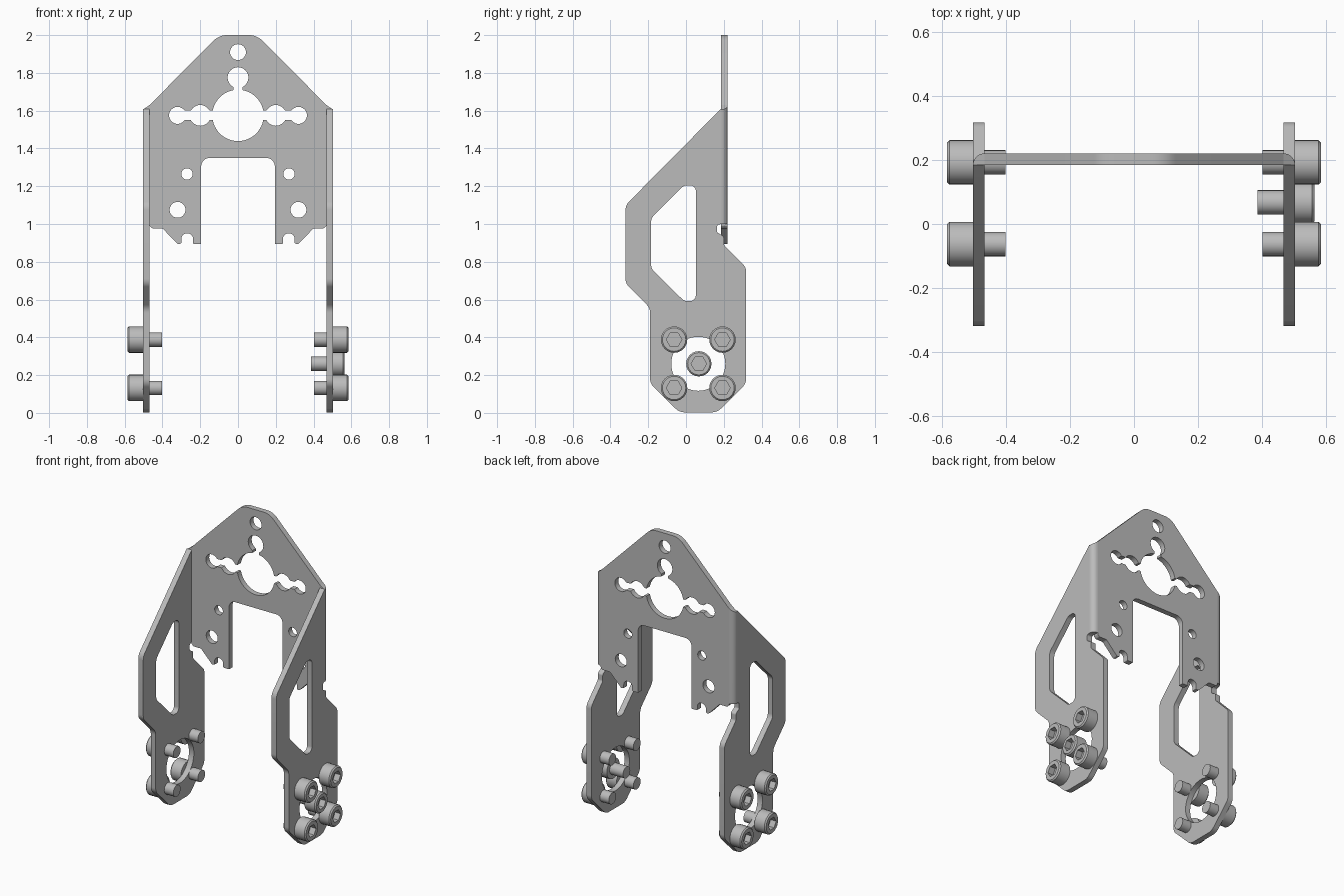
import bpy, bmesh, math
from mathutils import Matrix, Vector

if "Cube" in bpy.data.objects:
    bpy.data.objects.remove(bpy.data.objects["Cube"])

steel = bpy.data.materials.new("grey_metal")
steel.use_nodes = True
GREY = (0.5, 0.5, 0.5, 1)
steel.diffuse_color = GREY
steel.node_tree.nodes["Principled BSDF"].inputs["Base Color"].default_value = GREY

T = 0.036            # sheet thickness
BEND_X, BEND_Y = 0.468, 0.185
# local (u, v, thickness) axes mapped to the world
FACING_FRONT = Matrix.Rotation(math.pi / 2, 4, 'X')
FACING_SIDE = Matrix(((0, 0, 1, 0), (1, 0, 0, 0), (0, 1, 0, 0), (0, 0, 0, 1)))


def finish(name, mesh):
    obj = bpy.data.objects.new(name, mesh)
    bpy.context.collection.objects.link(obj)
    mesh.materials.clear()
    mesh.materials.append(steel)
    bpy.ops.object.select_all(action='DESELECT')
    obj.select_set(True)
    bpy.context.view_layer.objects.active = obj
    bpy.ops.object.shade_smooth_by_angle(angle=math.radians(32))
    return obj


def circle(x, y, r, n=32):
    return [(x + r * math.cos(2 * math.pi * i / n), y + r * math.sin(2 * math.pi * i / n))
            for i in range(n)]


def rounded(corners, steps=6):
    """Polygon whose corners (x, y, radius) are replaced by arcs."""
    out = []
    for i, (x, y, r) in enumerate(corners):
        p = Vector((x, y))
        a = (Vector(corners[i - 1][:2]) - p).normalized()
        b = (Vector(corners[(i + 1) % len(corners)][:2]) - p).normalized()
        if r == 0:
            out.append((x, y))
            continue
        half = a.angle(b) / 2
        centre = p + (a + b).normalized() * (r / math.sin(half))
        start = p + a * (r / math.tan(half)) - centre
        end = p + b * (r / math.tan(half)) - centre
        for k in range(steps + 1):
            d = start.lerp(end, k / steps).normalized() * r
            out.append(tuple(centre + d))
    return out


def sheet(name, loops, axes, place):
    """Flat plate: first loop is the outline, the others are holes."""
    curve = bpy.data.curves.new(name, 'CURVE')
    curve.dimensions = '2D'
    curve.fill_mode = 'BOTH'
    curve.extrude = T / 2
    for pts in loops:
        s = curve.splines.new('POLY')
        s.points.add(len(pts) - 1)
        for sp, (u, v) in zip(s.points, pts):
            sp.co = (u, v, 0, 1)
        s.use_cyclic_u = True
    tmp = bpy.data.objects.new(name + "_outline", curve)
    bpy.context.collection.objects.link(tmp)
    dg = bpy.context.evaluated_depsgraph_get()
    mesh = bpy.data.meshes.new_from_object(tmp.evaluated_get(dg))
    bpy.data.objects.remove(tmp)
    mesh.transform(Matrix.Translation(place) @ axes)
    bm = bmesh.new()
    bm.from_mesh(mesh)
    bmesh.ops.remove_doubles(bm, verts=bm.verts, dist=1e-5)
    bmesh.ops.recalc_face_normals(bm, faces=bm.faces)
    bm.to_mesh(mesh)
    bm.free()
    mesh.name = name
    return finish(name, mesh)


def keyhole(cz, R=0.136, neck=0.025):
    """Large round opening with three arms of linked holes."""
    near, far = (0.2, 0.055), (0.32, 0.045)
    gap = math.asin(neck / R)
    out = []
    for turn, holes in enumerate(([near, far], [near], [near, far])):
        side = []
        for c, r in holes:
            for k in range(17):
                a = math.pi * (1 - k / 16)
                tip = (c, r) == holes[-1] and math.cos(a) > 0
                side.append((c + r * math.cos(a), max(0 if tip else neck, r * math.sin(a))))
        arm = [(d, -w) for d, w in side] + side[-2::-1]
        phi = turn * math.pi / 2
        out += [(d * math.cos(phi) - w * math.sin(phi), d * math.sin(phi) + w * math.cos(phi))
                for d, w in arm]
        span = math.pi if turn == 2 else math.pi / 2
        n = 24 if turn == 2 else 10
        for k in range(n + 1):
            a = phi + gap + (span - 2 * gap) * k / n
            out.append((R * math.cos(a), R * math.sin(a)))
    return [(x, z + cz) for x, z in out]


# Back panel: half outline with edge notch, mirrored
half = [(0.1, 2.0, 0.1), (BEND_X, 1.63, 0), (BEND_X, 0.99, 0.01), (0.455, 0.977, 0.01),
        (0.4, 0.977, 0.02), (0.318, 0.893, 0.01), (0.3, 0.897, 0.004), (0.3, 0.95, 0.028),
        (0.238, 0.95, 0.028), (0.238, 0.895, 0.005), (0.195, 0.895, 0), (0.195, 1.35, 0.045)]
outline = half + [(-x, z, r) for x, z, r in reversed(half)]
holes = [keyhole(1.575), circle(0, 1.91, 0.042)]
for s in (-1, 1):
    holes += [circle(s * 0.27, 1.265, 0.03), circle(s * 0.32, 1.075, 0.042)]
sheet("back_panel", [rounded(outline)] + holes, FACING_FRONT, (0, BEND_Y + T / 2, 0))

# Side arms with a slot and a round motor opening
arm = rounded([(BEND_Y, 1.61, 0), (-0.32, 1.1, 0.06), (-0.32, 0.685, 0.06), (-0.19, 0.555, 0.06),
               (-0.19, 0.155, 0.06), (-0.035, 0.003, 0.07), (0.165, 0.003, 0.07),
               (0.318, 0.155, 0.06), (0.318, 0.77, 0.05), (0.2, 0.89, 0.02), (0.2, 0.935, 0.015),
               (0.165, 0.955, 0.01), (0.165, 0.995, 0.01), (BEND_Y, 1.0, 0)])
slot = rounded([(-0.01, 1.205, 0.04), (0.052, 1.205, 0.03), (0.052, 0.592, 0.03),
                (-0.01, 0.592, 0.04), (-0.185, 0.765, 0.05), (-0.185, 1.03, 0.05)])
MY, MZ = 0.065, 0.26
for side, s in (("left", 1), ("right", -1)):
    sheet(side + "_arm", [arm, slot, circle(MY, MZ, 0.143, 48)], FACING_SIDE,
          (s * (BEND_X + T / 2), 0, 0))

# Rounded bends joining panel and arms
for side, s in (("left", 1), ("right", -1)):
    bm = bmesh.new()
    ring = [(0, 0)] + [(T * math.cos(k * math.pi / 16), T * math.sin(k * math.pi / 16))
                       for k in range(9)]
    low = [bm.verts.new((s * (BEND_X + x), BEND_Y + y, 1.0)) for x, y in ring]
    top = [bm.verts.new((s * (BEND_X + x), BEND_Y + y, 1.63 - 0.7 * x)) for x, y in ring]
    bm.faces.new(low)
    bm.faces.new(top)
    for i in range(len(ring)):
        bm.faces.new((low[i - 1], low[i], top[i], top[i - 1]))
    bmesh.ops.recalc_face_normals(bm, faces=bm.faces)
    mesh = bpy.data.meshes.new(side + "_bend")
    bm.to_mesh(mesh)
    bm.free()
    finish(side + "_bend", mesh)


def screw(name, s, seat, y, z, head_r, tip):
    """Socket head screw along x, head outwards, with a hexagonal recess."""
    n, shaft, hexa, top = 24, 0.038, 0.041, seat + 0.081
    rings = [(shaft, tip, False), (shaft, seat, False), (head_r, seat, False),
             (head_r, top - 0.008, False), (head_r - 0.008, top, False),
             (hexa, top, True), (hexa, top - 0.04, True)]
    bm = bmesh.new()
    loops = []
    for r, x, is_hex in rings:
        loop = []
        for i in range(n):
            a = 2 * math.pi * i / n
            rr = r
            if is_hex:
                rr *= math.cos(math.pi / 6) / math.cos(a % (math.pi / 3) - math.pi / 6)
            loop.append(bm.verts.new((s * x, y + rr * math.cos(a), z + rr * math.sin(a))))
        loops.append(loop)
    for a, b in zip(loops, loops[1:]):
        for i in range(n):
            bm.faces.new((a[i - 1], a[i], b[i], b[i - 1]))
    bm.faces.new(loops[0])
    bm.faces.new(loops[-1])
    bmesh.ops.recalc_face_normals(bm, faces=bm.faces)
    mesh = bpy.data.meshes.new(name)
    bm.to_mesh(mesh)
    bm.free()
    finish(name, mesh)


# Four screws per arm and a centre screw on one side only
for side, s in (("left", 1), ("right", -1)):
    for row, dz in (("upper", 0.128), ("lower", -0.128)):
        for end, dy in (("front", -0.128), ("back", 0.128)):
            screw(f"{side}_{row}_{end}_screw", s, BEND_X + T, MY + dy, MZ + dz, 0.07, 0.402)
screw("left_centre_screw", 1, 0.484, MY + 0.003, MZ, 0.067, 0.386)
